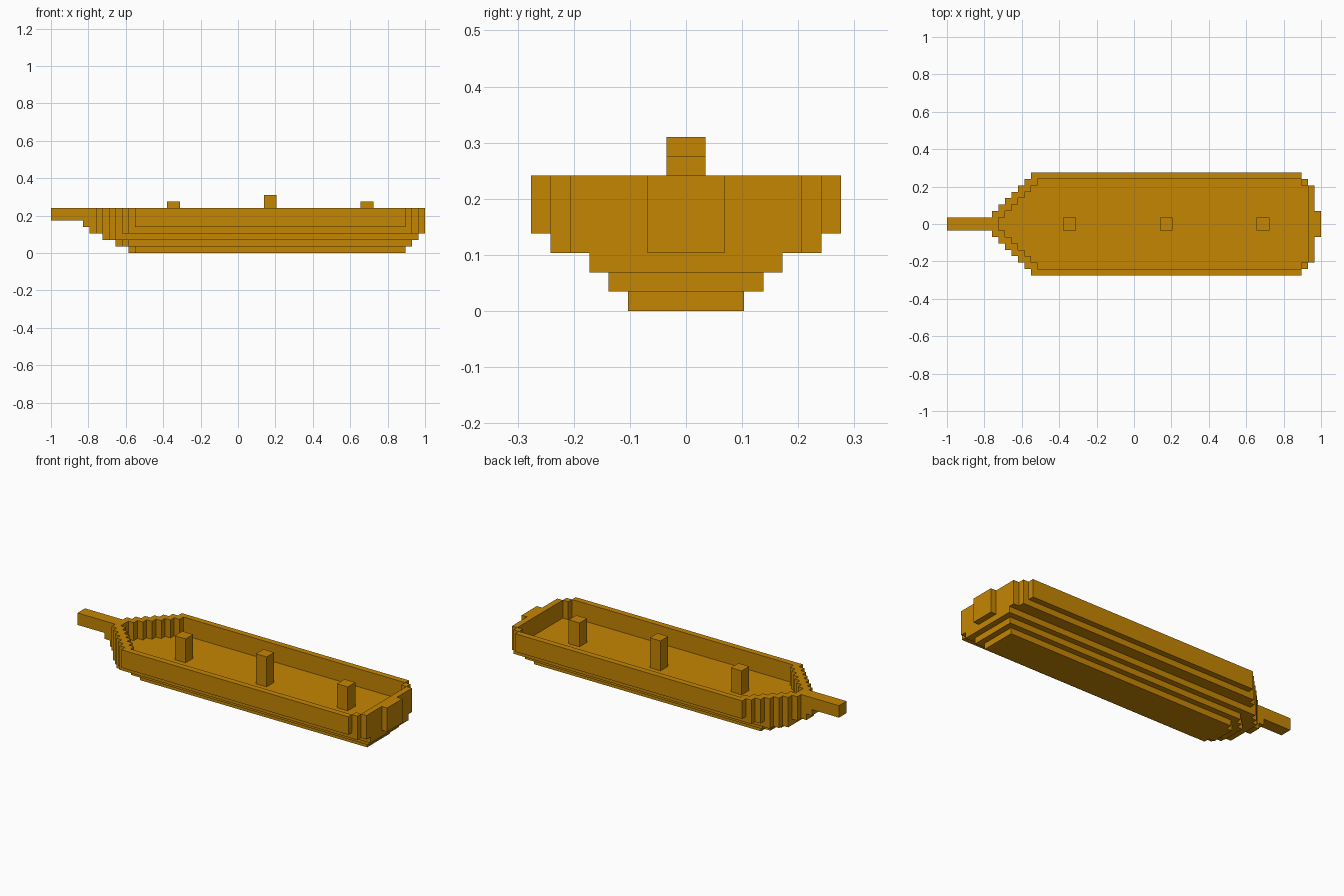
import bpy, bmesh
from mathutils import Vector

if "Cube" in bpy.data.objects:
    bpy.data.objects.remove(bpy.data.objects["Cube"])

U = 2 / 58                      # size of one block; the ship is 58 blocks long
wood = bpy.data.materials.new("golden wood")
wood.diffuse_color = (0.558, 0.24, 0.001, 1)
wood.use_nodes = True
wood.node_tree.nodes["Principled BSDF"].inputs["Base Color"].default_value = wood.diffuse_color


def finish(name, bm):
    bmesh.ops.recalc_face_normals(bm, faces=bm.faces)
    mesh = bpy.data.meshes.new(name)
    bm.to_mesh(mesh)
    bm.free()
    mesh.materials.append(wood)
    obj = bpy.data.objects.new(name, mesh)
    bpy.context.collection.objects.link(obj)


def place(i, j, k):
    return Vector((i * U - 1, j * U, k * U))


def block(name, x0, x1, half, z0, z1):
    bm = bmesh.new()
    bmesh.ops.create_cube(bm, size=1)
    for v in bm.verts:
        v.co = place(x1 if v.co.x > 0 else x0, half if v.co.y > 0 else -half,
                     z1 if v.co.z > 0 else z0)
    finish(name, bm)


def beam(i):
    """Half width of the hull at deck level in column i."""
    if i < 7 or i > 57:
        return 0
    return min(i - 5, 8) if i < 55 else {55: 7, 56: 6, 57: 2}[i]


def inside(i):
    """Half width of the open deck well in column i."""
    if i < 8 or i > 55:
        return 0
    return min(i - 7, 7) if i < 55 else 6


# lower tiers: first column, end column, half width at the first column, full half width
TIERS = [(12, 55, 2, 3), (10, 56, 2, 4), (8, 57, 3, 5)]
DECK = 4


def half_width(i, k):
    if k < 3:
        start, end, nose, full = TIERS[k]
        return min(nose + i - start, full) if start <= i < end else 0
    return min(beam(i), 7) if k == 3 else beam(i)


def solid(i, j, k):
    if not 0 <= k < 7:
        return False
    off = j if j >= 0 else -j - 1          # mirror about the keel
    if off >= half_width(i, k):
        return False
    return k < DECK or off >= inside(i)


# stepped hull with raised bulwark: only the outer skin of the blocks
bm = bmesh.new()
cache = {}


def vert(p):
    if p not in cache:
        cache[p] = bm.verts.new(place(*p))
    return cache[p]


for i in range(58):
    for j in range(-8, 8):
        for k in range(7):
            if not solid(i, j, k):
                continue
            for axis in range(3):
                for side in (0, 1):
                    n = [i, j, k]
                    n[axis] += 2 * side - 1
                    if solid(*n):
                        continue
                    a, b = (axis + 1) % 3, (axis + 2) % 3
                    ring = []
                    for da, db in ((0, 0), (1, 0), (1, 1), (0, 1)):
                        p = [i, j, k]
                        p[axis] += side
                        p[a] += da
                        p[b] += db
                        ring.append(vert(tuple(p)))
                    bm.faces.new(ring if side else ring[::-1])
finish("hull", bm)

# bowsprit and the stepped stem under it
block("bowsprit", 0, 7, 1, 5, 7)
block("upper_stem", 5, 7, 1, 4, 5)
block("lower_stem", 6, 7, 1, 3, 4)

# mast stumps
for name, x, top in (("fore_mast", 18, 8), ("main_mast", 33, 9), ("rear_mast", 48, 8)):
    block(name, x, x + 2, 1, DECK, top)
